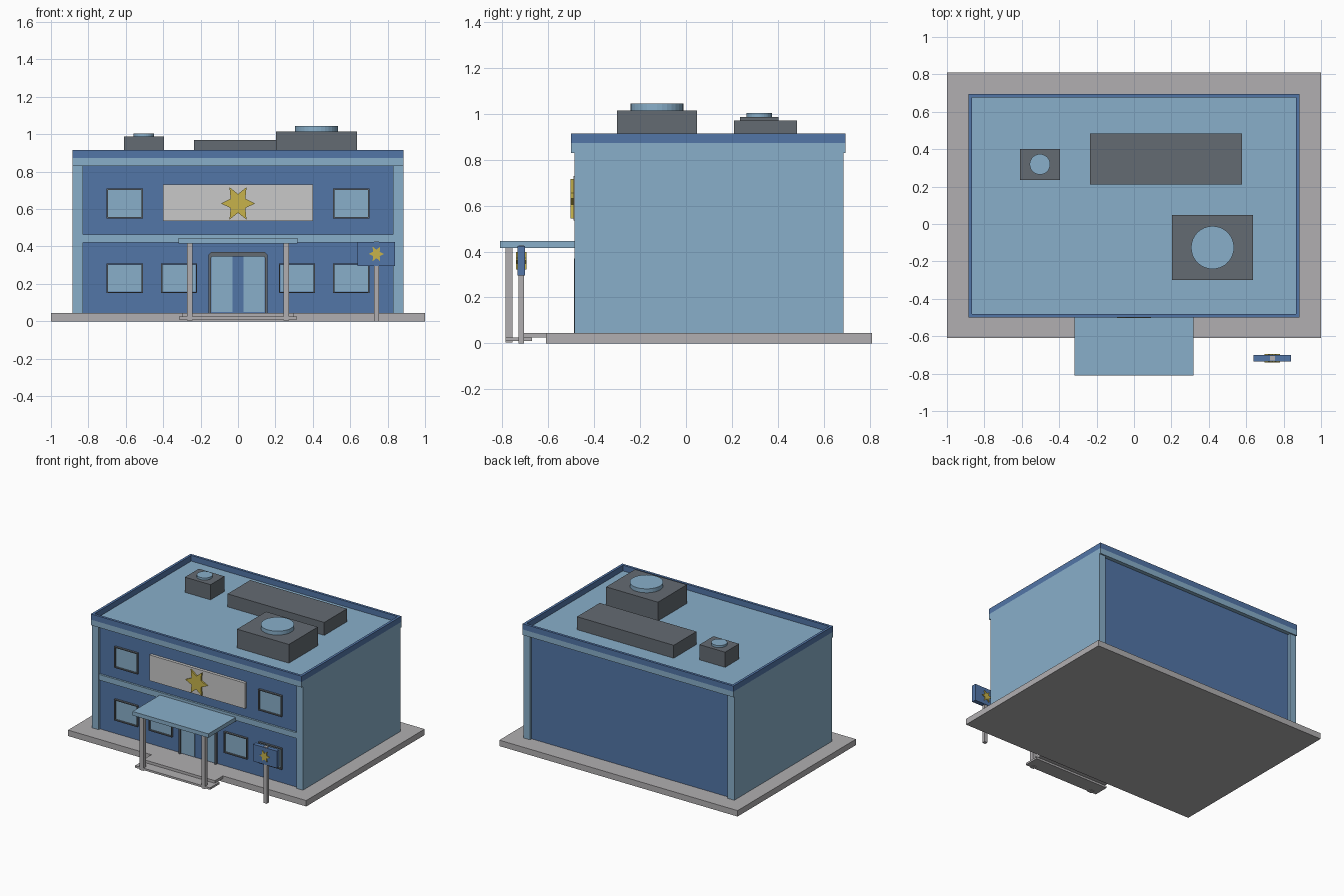
import bpy
import bmesh
import math

cube = bpy.data.objects.get("Cube")
if cube:
    bpy.data.objects.remove(cube, do_unlink=True)


def material(name, r, g, b):
    m = bpy.data.materials.new(name)
    m.diffuse_color = (r, g, b, 1)
    m.use_nodes = True
    bsdf = next(n for n in m.node_tree.nodes if n.type == 'BSDF_PRINCIPLED')
    bsdf.inputs["Base Color"].default_value = (r, g, b, 1)
    return m


SKY = material("light blue", 0.25, 0.43, 0.59)
BLUE = material("dark blue", 0.085, 0.18, 0.39)
STONE = material("stone grey", 0.44, 0.43, 0.44)
DARK = material("dark grey", 0.127, 0.147, 0.171)
PALE = material("pale grey", 0.58, 0.58, 0.58)
GOLD = material("gold", 0.57, 0.45, 0.07)


def finish(name, bm, mat):
    bmesh.ops.recalc_face_normals(bm, faces=bm.faces[:])
    me = bpy.data.meshes.new(name)
    bm.to_mesh(me)
    bm.free()
    me.materials.append(mat)
    ob = bpy.data.objects.new(name, me)
    bpy.context.collection.objects.link(ob)
    return ob


def box(name, x, y, z, mat):
    """Box from (low, high) ranges."""
    bm = bmesh.new()
    bmesh.ops.create_cube(bm, size=1)
    for v in bm.verts:
        v.co = [r[0] + (c + 0.5) * (r[1] - r[0]) for c, r in zip(v.co, (x, y, z))]
    return finish(name, bm, mat)


def prism(name, outline, y, mat):
    """Extrude an x-z outline along y."""
    bm = bmesh.new()
    face = bm.faces.new([bm.verts.new((px, y[0], pz)) for px, pz in outline])
    new = bmesh.ops.extrude_face_region(bm, geom=[face])["geom"]
    for v in new:
        if isinstance(v, bmesh.types.BMVert):
            v.co.y = y[1]
    return finish(name, bm, mat)


def ring(name, x, y, z, width, axis, mat):
    """Rectangular frame with a hole through it along the given axis."""
    bm = bmesh.new()
    bmesh.ops.create_cube(bm, size=1)
    for v in bm.verts:
        v.co = [r[0] + (c + 0.5) * (r[1] - r[0]) for c, r in zip(v.co, (x, y, z))]
    bm.normal_update()
    caps = [f for f in bm.faces if abs(f.normal[axis]) > 0.9]
    bmesh.ops.inset_individual(bm, faces=caps, thickness=width)
    bmesh.ops.bridge_loops(bm, edges=[e for f in caps for e in f.edges])
    bmesh.ops.delete(bm, geom=caps, context='FACES_ONLY')
    return finish(name, bm, mat)


def star(name, cx, cz, radius, y):
    pts = []
    for i in range(12):
        r = radius * (0.5 if i % 2 else 1)
        a = i * math.pi / 6
        pts.append((cx + r * math.cos(a), cz + 1.1 * r * math.sin(a)))
    return prism(name, pts, y, GOLD)


def disc(name, cx, cy, radius, z):
    bm = bmesh.new()
    bmesh.ops.create_cone(bm, cap_ends=True, segments=32, radius1=radius,
                          radius2=radius, depth=z[1] - z[0])
    bmesh.ops.translate(bm, verts=bm.verts, vec=(cx, cy, sum(z) / 2))
    return finish(name, bm, SKY)


# Ground slab and entrance steps
box("ground_slab", (-1, 1), (-0.61, 0.81), (0, 0.045), STONE)
box("upper_step", (-0.3, 0.3), (-0.705, -0.61), (0.025, 0.045), STONE)
box("lower_step", (-0.315, 0.315), (-0.785, -0.67), (0.01, 0.025), STONE)

# Building body: blue core between two light side walls
WALL = -0.468
box("core_walls", (-0.84, 0.84), (WALL, 0.665), (0.045, 0.84), BLUE)
for side, s in (("left", 1), ("right", -1)):
    box(side + "_side_wall", sorted((s * 0.83, s * 0.885)), (-0.485, 0.685),
        (0.045, 0.835), SKY)
box("belt_course", (-0.83, 0.83), (-0.483, WALL + 0.01), (0.422, 0.465), SKY)
box("roof_slab", (-0.885, 0.885), (-0.5, 0.695), (0.83, 0.872), SKY)
ring("parapet", (-0.885, 0.885), (-0.5, 0.695), (0.872, 0.915), 0.027, 2, BLUE)

# Windows
for s in (1, -1):
    for label, cx, z in (("upper", 0.605, (0.55, 0.71)),
                         ("lower_outer", 0.605, (0.15, 0.31)),
                         ("lower_inner", 0.315, (0.15, 0.31))):
        x = (s * cx - 0.097, s * cx + 0.097)
        name = label + ("_left" if s > 0 else "_right")
        ring(name + "_window_frame", x, (-0.484, WALL + 0.005), z, 0.01, 1, DARK)
        box(name + "_window_glass", (x[0] + 0.008, x[1] - 0.008),
            (WALL - 0.005, WALL + 0.005), (z[0] + 0.008, z[1] - 0.008), SKY)

# Entrance door
half = [(0.157, 0.045), (0.157, 0.355), (0.143, 0.37)]
inner = [(0.14, 0.345), (0.145, 0.34), (0.145, 0.045)]
outline = (half + [(-x, z) for x, z in reversed(half)]
           + [(-x, z) for x, z in reversed(inner)] + inner)
prism("door_frame", outline, (-0.488, WALL + 0.005), DARK)
box("door_panel", (-0.147, 0.147), (WALL - 0.004, WALL + 0.004), (0.045, 0.347), BLUE)
for side, s in (("left", 1), ("right", -1)):
    box(side + "_door_glass", sorted((s * 0.03, s * 0.143)),
        (WALL - 0.009, WALL), (0.05, 0.345), SKY)

# Porch
box("porch_canopy", (-0.318, 0.318), (-0.81, WALL), (0.415, 0.445), SKY)
for side, s in (("left", 1), ("right", -1)):
    box(side + "_porch_post", sorted((s * 0.243, s * 0.274)),
        (-0.787, -0.756), (0.005, 0.416), STONE)

# Facade sign
box("sign_board", (-0.4, 0.4), (-0.49, WALL), (0.535, 0.73), PALE)
star("facade_star", 0, 0.63, 0.091, (-0.502, -0.489))

# Standing sign
box("street_sign_post", (0.727, 0.753), (-0.73, -0.705), (0, 0.427), STONE)
box("street_sign_board", (0.64, 0.84), (-0.734, -0.701), (0.295, 0.424), BLUE)
star("street_sign_star", 0.74, 0.36, 0.041, (-0.741, -0.694))

# Rooftop equipment
ROOF = 0.87
box("small_roof_unit", (-0.61, -0.395), (0.235, 0.402), (ROOF, 0.987), DARK)
disc("small_roof_fan", -0.503, 0.319, 0.055, (0.986, 1.003))
box("long_roof_unit", (-0.235, 0.577), (0.21, 0.483), (ROOF, 0.97), DARK)
box("large_roof_unit", (0.202, 0.637), (-0.3, 0.048), (ROOF, 1.014), DARK)
disc("large_roof_fan", 0.42, -0.126, 0.115, (1.013, 1.044))
